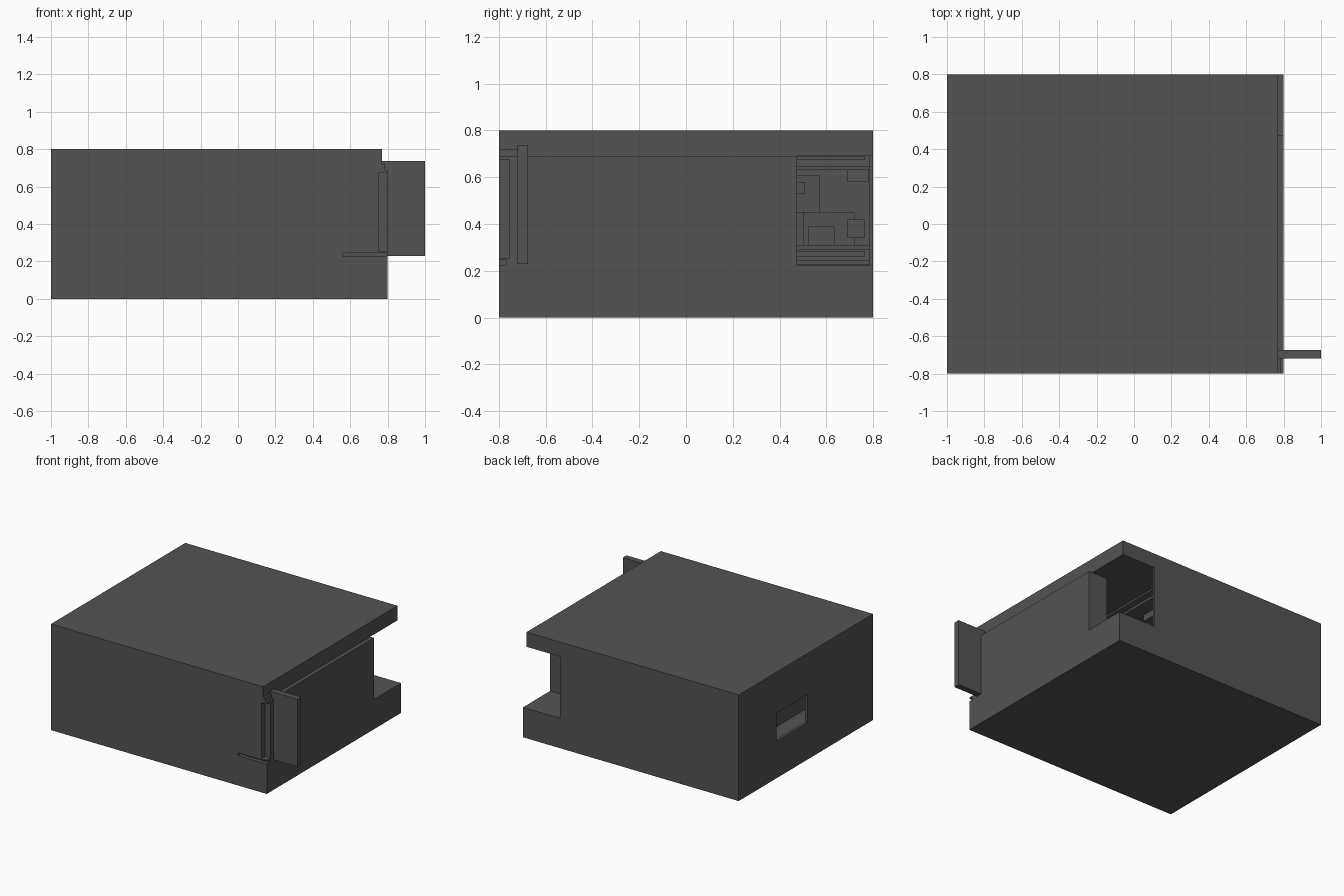
import bpy

if "Cube" in bpy.data.objects:
    bpy.data.objects.remove(bpy.data.objects["Cube"], do_unlink=True)

# Single dark grey finish
grey = bpy.data.materials.new("dark_grey")
grey.use_nodes = True
colour = (0.087, 0.087, 0.087, 1)
grey.diffuse_color = colour
for node in grey.node_tree.nodes:
    if node.type == 'BSDF_PRINCIPLED':
        node.inputs["Base Color"].default_value = colour
        node.inputs["Roughness"].default_value = 0.8


def box(name, x, y, z):
    """Axis-aligned box from (min, max) pairs."""
    bpy.ops.mesh.primitive_cube_add(size=1)
    ob = bpy.context.object
    ob.name = name
    for v in ob.data.vertices:
        v.co = [lo + (c + 0.5) * (hi - lo) for c, (lo, hi) in zip(v.co, (x, y, z))]
    ob.data.materials.append(grey)
    return ob


def cut(target, x, y, z):
    """Subtract a box from the target and discard the cutter."""
    cutter = box("cutter", x, y, z)
    cutter.hide_render = True
    mod = target.modifiers.new("cut", 'BOOLEAN')
    mod.operation = 'DIFFERENCE'
    mod.solver = 'EXACT'
    mod.object = cutter
    bpy.context.view_layer.objects.active = target
    bpy.ops.object.modifier_apply(modifier=mod.name)
    bpy.data.objects.remove(cutter, do_unlink=True)


# Housing with its hollow, openings and grooves
housing = box("housing", (-1, 0.8), (-0.8, 0.8), (0, 0.8))
cut(housing, (-0.98, 0.64), (-0.7, 0.785), (0.225, 0.69))   # inner chamber
cut(housing, (0.49, 1.0), (0.475, 1.0), (0.225, 0.69))      # open back corner
cut(housing, (0.77, 1.0), (-1, 1), (0.69, 1.0))             # set-back lid edge
cut(housing, (-1.1, -0.9), (-0.02, 0.35), (0.28, 0.49))     # side window
cut(housing, (0.755, 1.0), (-1, -0.755), (0.255, 0.675))    # front corner notch
cut(housing, (0.56, 1.0), (-1, -0.77), (0.225, 0.245))      # front slot

# Upright fin and the small catch beside it
box("side_fin", (0.765, 1.0), (-0.72, -0.675), (0.228, 0.737))
box("fin_catch", (0.76, 0.785), (-0.8, -0.715), (0.675, 0.72))

# Rails running front to back inside the chamber
rails = [
    (0.25, 0.32, 0.765, 0.675, 0.688),
    (0.18, 0.30, 0.785, 0.63, 0.648),
    (0.28, 0.40, 0.785, 0.226, 0.243),
    (0.20, 0.30, 0.765, 0.26, 0.285),
    (0.08, 0.22, 0.785, 0.29, 0.31),
]
for i, (x0, x1, y1, z0, z1) in enumerate(rails):
    box(f"inner_rail_{i + 1}", (x0, x1), (-0.6, y1), (z0, z1))

# Mechanism blocks inside the chamber
blocks = [
    ((-0.10, 0.15), (0.30, 0.57), (0.45, 0.61)),
    ((0.00, 0.25), (0.40, 0.51), (0.53, 0.58)),
    ((-0.20, 0.12), (0.525, 0.635), (0.31, 0.39)),
    ((-0.20, 0.05), (0.50, 0.72), (0.31, 0.45)),
    ((-0.05, 0.18), (0.69, 0.765), (0.34, 0.42)),
    ((-0.25, 0.00), (0.69, 0.78), (0.58, 0.63)),
    ((-0.80, -0.10), (-0.30, 0.10), (0.226, 0.36)),
]
for i, b in enumerate(blocks):
    box(f"mechanism_block_{i + 1}", *b)
